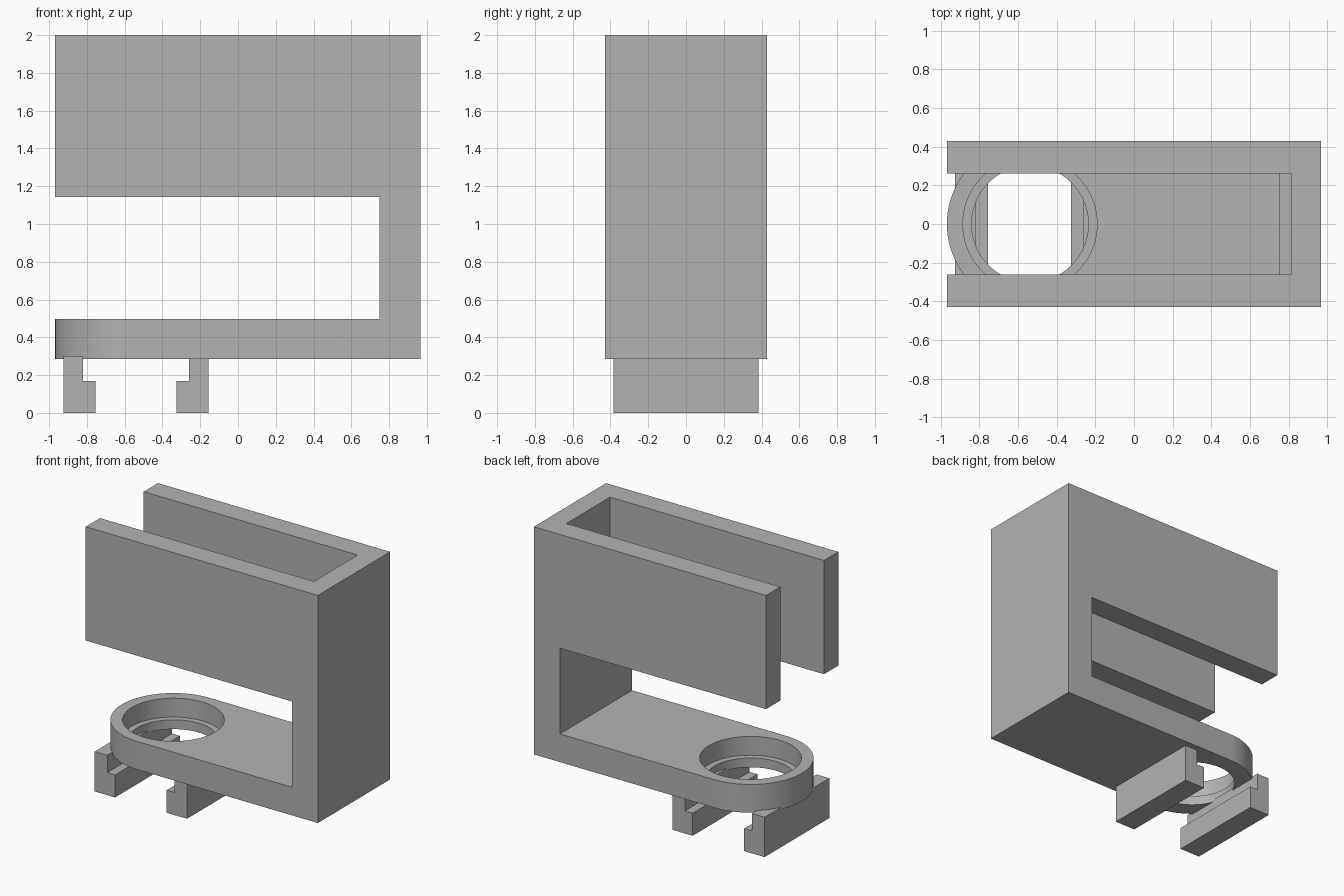
import bpy, bmesh
from math import cos, sin, pi, radians
from mathutils import Vector

if "Cube" in bpy.data.objects:
    bpy.data.objects.remove(bpy.data.objects["Cube"], do_unlink=True)

grey = bpy.data.materials.new("plain grey")
grey.use_nodes = True
colour = (0.45, 0.45, 0.45, 1)
grey.diffuse_color = colour
grey.node_tree.nodes["Principled BSDF"].inputs["Base Color"].default_value = colour

HALF = 0.43          # half depth, also radius of the rounded end
CX = -0.538          # centre of the rounded end and hole
LEFT, RIGHT = CX - HALF, 0.967
BOTTOM, TOP = 0.285, 2.0


def prism(name, points, direction):
    """Extrude a closed outline along a direction."""
    bm = bmesh.new()
    face = bm.faces.new([bm.verts.new(p) for p in points])
    new = bmesh.ops.extrude_face_region(bm, geom=[face])["geom"]
    verts = [v for v in new if isinstance(v, bmesh.types.BMVert)]
    bmesh.ops.translate(bm, verts=verts, vec=Vector(direction))
    bmesh.ops.recalc_face_normals(bm, faces=bm.faces)
    mesh = bpy.data.meshes.new(name)
    bm.to_mesh(mesh)
    bm.free()
    mesh.materials.append(grey)
    obj = bpy.data.objects.new(name, mesh)
    bpy.context.collection.objects.link(obj)
    return obj


def side_prism(name, profile, half):
    return prism(name, [(x, -half, z) for x, z in profile], (0, 2 * half, 0))


def arc(radius, start, end, z, steps):
    angles = [start + (end - start) * i / steps for i in range(steps + 1)]
    return [(CX + radius * cos(a), radius * sin(a), z) for a in angles]


def cylinder(name, radius, z0, z1):
    return prism(name, arc(radius, 0, 2 * pi, z0, 96)[:-1], (0, 0, z1 - z0))


def cut(obj, cutter):
    mod = obj.modifiers.new("cut", "BOOLEAN")
    mod.operation, mod.solver, mod.object = "DIFFERENCE", "EXACT", cutter
    bpy.context.view_layer.objects.active = obj
    bpy.ops.object.modifier_apply(modifier=mod.name)
    bpy.data.objects.remove(cutter, do_unlink=True)


# Bracket body: C-shaped side profile
body = side_prism("bracket_body", [
    (LEFT, BOTTOM), (RIGHT, BOTTOM), (RIGHT, TOP), (LEFT, TOP),
    (LEFT, 1.143), (0.75, 1.143), (0.75, 0.497), (LEFT, 0.497)], HALF)

# Open slot between the two upper walls
cut(body, side_prism("slot_cutter", [
    (-1.2, 1.143), (0.815, 1.143), (0.815, 2.2), (-1.2, 2.2)], 0.26))

# Rounded end of the base plate
for side in (-1, 1):
    outline = arc(HALF, side * pi / 2, side * pi, 0.2, 24)
    outline += [(-1.2, 0, 0.2), (-1.2, side * 0.6, 0.2), (CX, side * 0.6, 0.2)]
    cut(body, prism("corner_cutter", outline, (0, 0, 0.5)))

# Stepped round hole
cut(body, cylinder("hole_cutter", 0.302, 0.1, 0.7))
cut(body, cylinder("recess_cutter", 0.347, 0.355, 0.7))

# Clip rails with inward-facing lips
MID = -0.54
for name, s in (("right_clip_rail", -1), ("left_clip_rail", 1)):
    side_prism(name, [(MID + s * x, z) for x, z in (
        (0.215, 0), (0.385, 0), (0.385, 0.3), (0.28, 0.3),
        (0.28, 0.17), (0.215, 0.17))], 0.385)

# Smooth curved walls, sharp edges kept
bpy.ops.object.select_all(action="DESELECT")
body.select_set(True)
bpy.context.view_layer.objects.active = body
bpy.ops.object.shade_smooth_by_angle(angle=radians(30))
